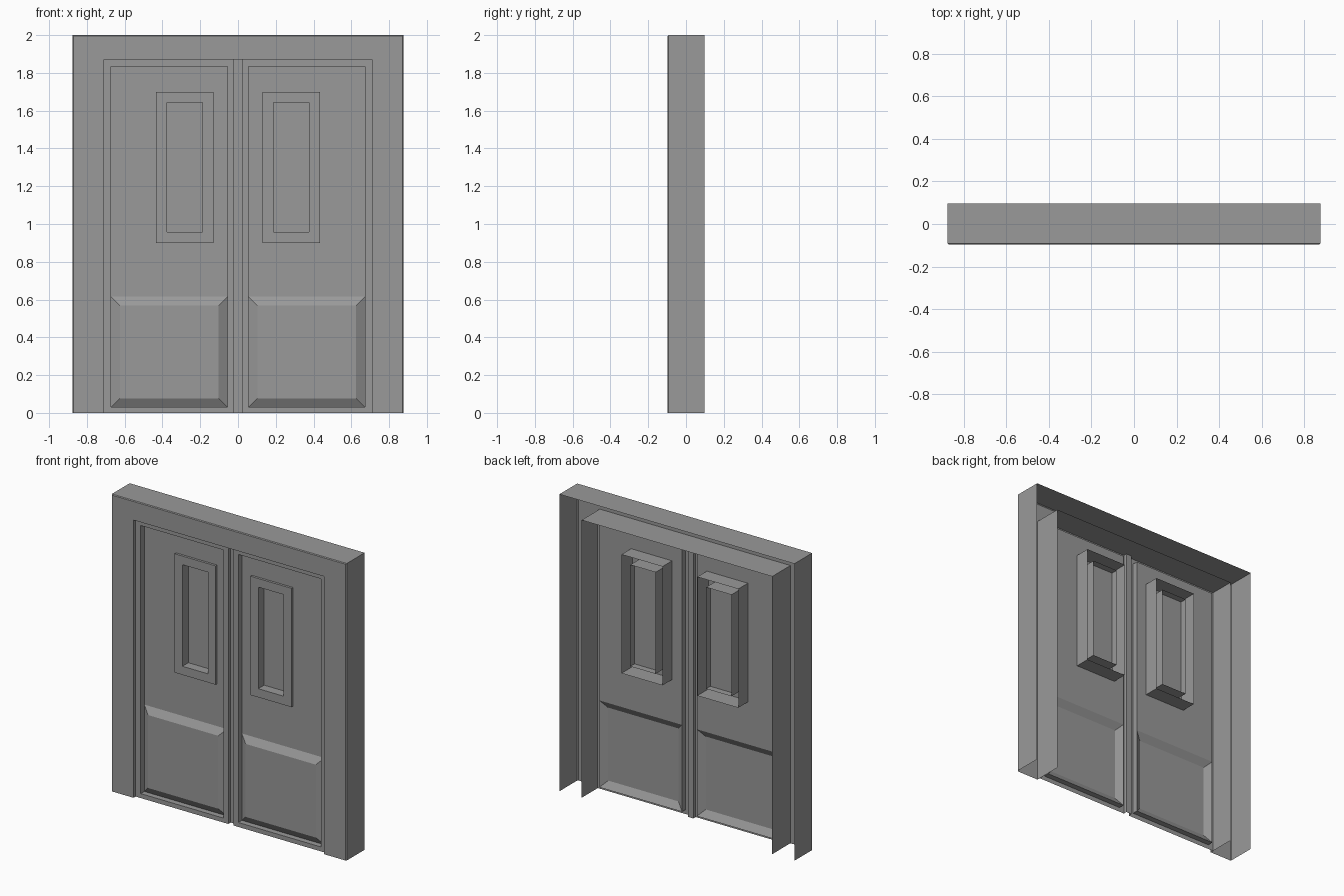
import bpy
import bmesh

cube = bpy.data.objects.get("Cube")
if cube:
    bpy.data.objects.remove(cube, do_unlink=True)

grey = bpy.data.materials.new("plain grey")
grey.use_nodes = True
grey.diffuse_color = (0.32, 0.32, 0.32, 1)
grey.node_tree.nodes["Principled BSDF"].inputs["Base Color"].default_value = grey.diffuse_color


def rect(x0, x1, z0, z1):
    return [(x0, z0), (x1, z0), (x1, z1), (x0, z1)]


def inset(r, d):
    (x0, z0), (x1, z1) = r[0], r[2]
    return rect(x0 + d, x1 - d, z0 + d, z1 - d)


def arch(half, top):
    return [(half, 0), (half, top), (-half, top), (-half, 0)]


def sheet(name, loops, closed=True, fill=False):
    """Join successive (outline, y) loops with quads, optionally capping the last."""
    bm = bmesh.new()
    rows = [[bm.verts.new((x, y, z)) for x, z in pts] for pts, y in loops]
    n = len(rows[0])
    for a, b in zip(rows, rows[1:]):
        for i in range(n if closed else n - 1):
            j = (i + 1) % n
            bm.faces.new((a[i], a[j], b[j], b[i]))
    if fill:
        bm.faces.new(rows[-1])
    mesh = bpy.data.meshes.new(name)
    bm.to_mesh(mesh)
    bm.free()
    mesh.materials.append(grey)
    obj = bpy.data.objects.new(name, mesh)
    bpy.context.collection.objects.link(obj)


# Main depths
FRONT, BACK = -0.097, 0.097
RIM, PANEL, RAISED = -0.075, -0.037, -0.065
TRIM, GLASS, BOX_BACK = -0.053, 0.01, 0.065
HEAD = 1.87

# Hollow door frame, open at the back and bottom
sheet("door_frame", [(arch(0.875, 2), BACK), (arch(0.875, 2), FRONT + 0.005),
                     (arch(0.87, 1.995), FRONT), (arch(0.71, HEAD), FRONT),
                     (arch(0.71, HEAD), BACK)], closed=False)

# Recessed strip between the two doors
sheet("centre_strip", [([(x, HEAD), (x, 0)], y) for x, y in
                       ((-0.02, RIM), (-0.02, -0.05), (0.02, -0.05), (0.02, RIM))],
      closed=False)

for side, s in (("left", 1), ("right", -1)):
    def area(x0, x1, z0, z1):
        return rect(*sorted((s * x0, s * x1)), z0, z1)

    # Door rim stepping back to the panel
    opening = area(0.055, 0.672, 0.03, 1.835)
    sheet(side + "_door_rim", [(area(0.02, 0.71, 0, HEAD), RIM), (opening, RIM),
                               (opening, PANEL)])

    # Flat upper panel around the window
    window = area(0.13, 0.435, 0.9, 1.7)
    sheet(side + "_upper_panel", [(area(0.055, 0.672, 0.615, 1.835), PANEL),
                                  (window, PANEL)])

    # Raised lower panel with sloping borders
    lower = area(0.055, 0.672, 0.03, 0.615)
    sheet(side + "_lower_panel", [(lower, PANEL), (inset(lower, 0.047), RAISED)], fill=True)

    # Window box, trim and glass, with the inner tube carried on behind
    pane = inset(window, 0.058)
    sheet(side + "_window", [(window, BOX_BACK), (window, TRIM), (pane, TRIM),
                             (pane, GLASS)], fill=True)
    sheet(side + "_window_tube", [(pane, BOX_BACK - 0.01), (pane, GLASS)])
